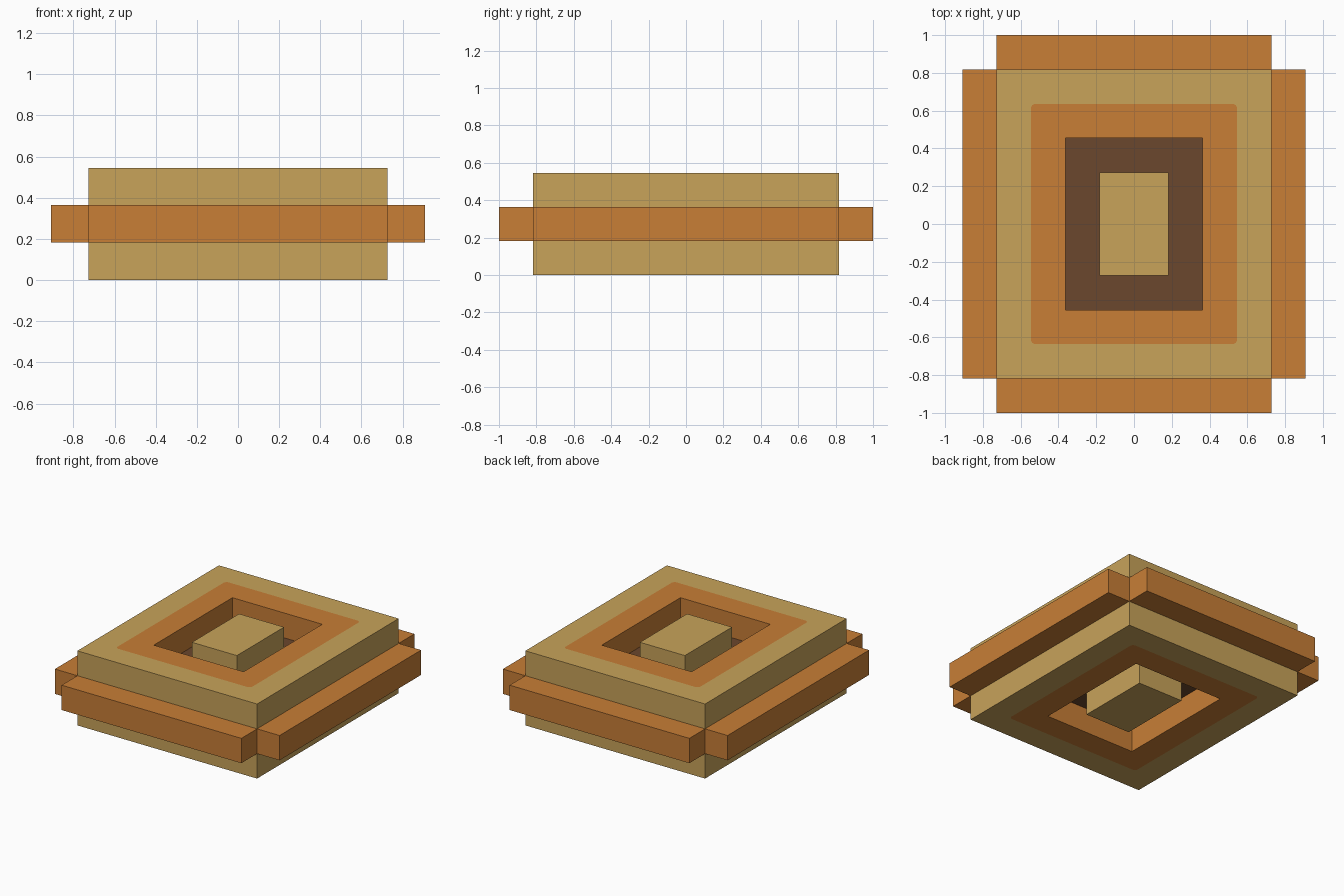
import bpy, bmesh

if "Cube" in bpy.data.objects:
    bpy.data.objects.remove(bpy.data.objects["Cube"])

U = 1 / 11                     # grid step of the design
Z1, Z2, TOP = 2 * U, 4 * U, 6 * U


def material(name, rgb):
    m = bpy.data.materials.new(name)
    m.diffuse_color = (*rgb, 1)
    m.use_nodes = True
    m.node_tree.nodes["Principled BSDF"].inputs["Base Color"].default_value = m.diffuse_color
    return m


tan = material("tan", (0.58, 0.366, 0.102))
orange = material("orange", (0.58, 0.21, 0.037))
brown = material("dark brown", (0.147, 0.063, 0.026))


def finish(name, bm, *mats):
    bmesh.ops.recalc_face_normals(bm, faces=bm.faces)
    me = bpy.data.meshes.new(name)
    bm.to_mesh(me)
    bm.free()
    for m in mats:
        me.materials.append(m)
    ob = bpy.data.objects.new(name, me)
    bpy.context.collection.objects.link(ob)


def box(name, x0, x1, y0, y1, z0, z1, mat):
    bm = bmesh.new()
    bmesh.ops.create_cube(bm, size=1)
    for v in bm.verts:
        v.co.x = x1 if v.co.x > 0 else x0
        v.co.y = y1 if v.co.y > 0 else y0
        v.co.z = z1 if v.co.z > 0 else z0
    finish(name, bm, mat)


def rect_loop(bm, hx, hy, z, c=0.02, cut=0.0):
    """Rectangle with three points per corner; cut pulls the corner point in."""
    pts = []
    for sx, sy in ((1, 1), (-1, 1), (-1, -1), (1, -1)):
        corner = [(hx, hy - c), (hx - cut, hy - cut), (hx - c, hy)]
        if sx * sy < 0:
            corner.reverse()
        pts += [(sx * x, sy * y, z) for x, y in corner]
    return [bm.verts.new(p) for p in pts]


# Frame: tan outside, orange inlay and inner walls, on top and underneath
bm = bmesh.new()
loops = [rect_loop(bm, 8 * U, 9 * U, 0),
         rect_loop(bm, 8 * U, 9 * U, TOP),
         rect_loop(bm, 6 * U, 7 * U, TOP, cut=0.007),
         rect_loop(bm, 4 * U, 5 * U, TOP),
         rect_loop(bm, 4 * U, 5 * U, 0),
         rect_loop(bm, 6 * U, 7 * U, 0, cut=0.007)]
for i, mat in enumerate((0, 0, 1, 1, 1, 0)):
    a, b = loops[i], loops[(i + 1) % 6]
    for k in range(12):
        n = (k + 1) % 12
        bm.faces.new((a[k], a[n], b[n], b[k])).material_index = mat
finish("frame", bm, tan, orange)

# Recessed web across the opening, with a block passing through it
box("recessed_web", -4 * U, 4 * U, -5 * U, 5 * U, Z1, Z2, brown)
box("centre_block", -2 * U, 2 * U, -3 * U, 3 * U, 0, TOP, tan)

# Rails around the outside at mid height
for s, side_x, side_y in ((-1, "left", "front"), (1, "right", "back")):
    xs = sorted((s * 8 * U, s * 10 * U))
    ys = sorted((s * 9 * U, s * 11 * U))
    box(side_x + "_rail", *xs, -9 * U, 9 * U, Z1, Z2, orange)
    box(side_y + "_rail", -8 * U, 8 * U, *ys, Z1, Z2, orange)
